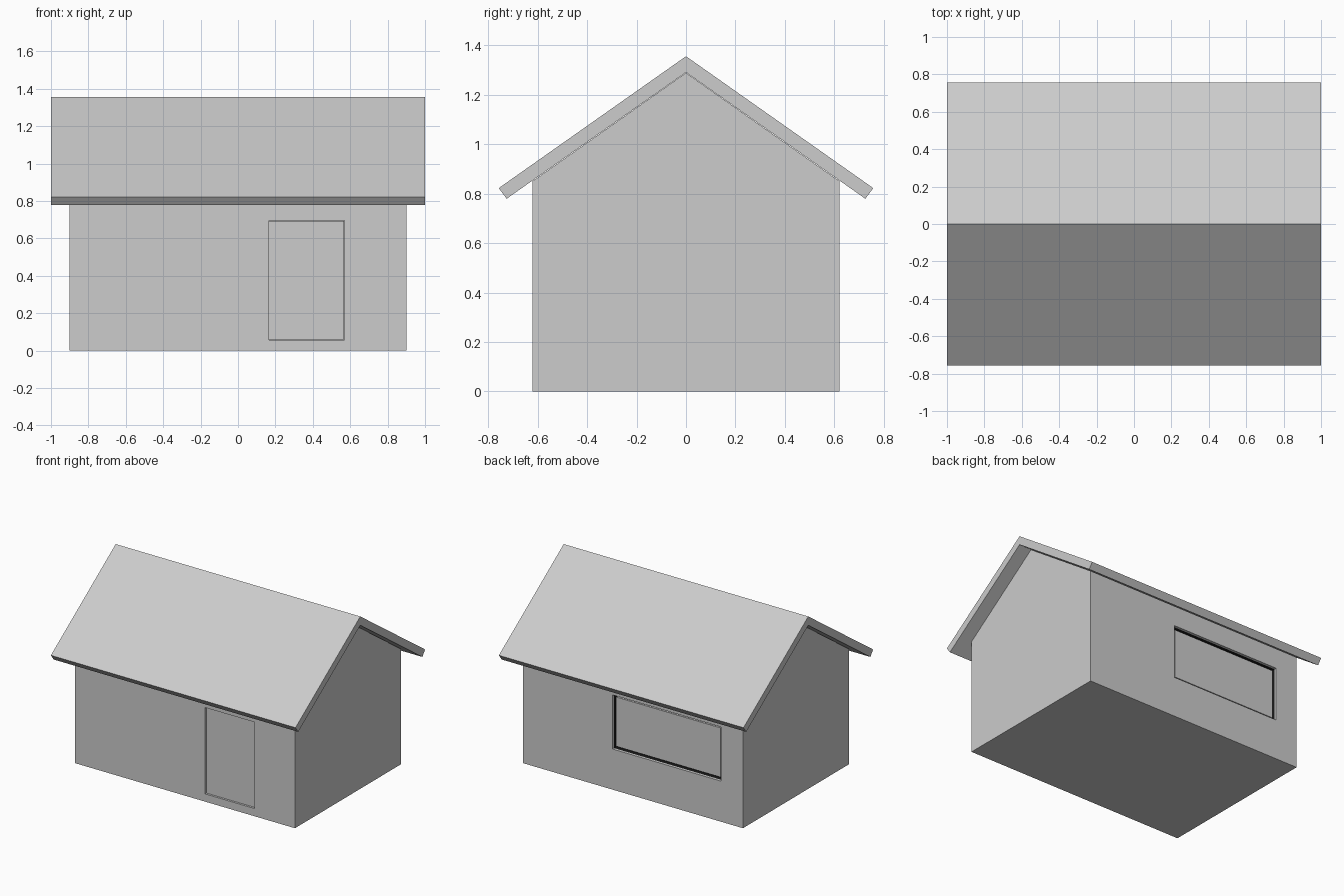
import bpy
import bmesh

default = bpy.data.objects.get("Cube")
if default:
    bpy.data.objects.remove(default, do_unlink=True)


def material(name, rgb):
    mat = bpy.data.materials.new(name)
    mat.use_nodes = True
    mat.diffuse_color = (*rgb, 1)
    mat.node_tree.nodes["Principled BSDF"].inputs["Base Color"].default_value = (*rgb, 1)
    return mat


GREY = material("light grey", (0.604, 0.604, 0.604))
DARK = material("dark gap", (0.01, 0.01, 0.01))


def prism(name, profile, x0, x1):
    """Extrude a (y, z) profile along x."""
    bm = bmesh.new()
    face = bm.faces.new([bm.verts.new((x0, y, z)) for y, z in profile])
    new = bmesh.ops.extrude_face_region(bm, geom=[face], use_keep_orig=True)["geom"]
    for v in new:
        if isinstance(v, bmesh.types.BMVert):
            v.co.x = x1
    bmesh.ops.recalc_face_normals(bm, faces=bm.faces)
    mesh = bpy.data.meshes.new(name)
    bm.to_mesh(mesh)
    bm.free()
    mesh.materials.append(GREY)
    obj = bpy.data.objects.new(name, mesh)
    bpy.context.scene.collection.objects.link(obj)
    return obj


def box(name, x, y, z):
    return prism(name, [(y[0], z[0]), (y[1], z[0]), (y[1], z[1]), (y[0], z[1])], *x)


def cut(target, x, y, z):
    """Cut a rectangular recess and discard the cutter."""
    cutter = box("cutter", x, y, z)
    cutter.hide_render = True
    mod = target.modifiers.new("recess", "BOOLEAN")
    mod.operation, mod.solver, mod.object = "DIFFERENCE", "EXACT", cutter
    bpy.context.view_layer.objects.active = target
    bpy.ops.object.modifier_apply(modifier=mod.name)
    bpy.data.objects.remove(cutter, do_unlink=True)


# Gabled walls
WALL_Y = 0.62
walls = prism("walls", [(-WALL_Y, 0), (WALL_Y, 0), (WALL_Y, 0.85),
                        (0, 1.288), (-WALL_Y, 0.85)], -0.9, 0.9)

# Pitched roof slab with square-cut eaves
half = [(0.757, 0.822), (0.725, 0.779)]
prism("roof", [(0, 1.355), *half, (0, 1.29),
               *[(-y, z) for y, z in reversed(half)]], -1, 1)

# Door set slightly back in the front wall
door_x, door_z = (0.165, 0.57), (0.057, 0.695)
cut(walls, door_x, (-0.7, -0.59), door_z)
GAP = 0.002
box("door", (door_x[0] + GAP, door_x[1] - GAP), (-0.608, -0.59),
    (door_z[0] + GAP, door_z[1] - GAP))

# Window opening in the back wall, with a shadow gap behind its lip
win_x, win_z = (-0.722, 0.167), (0.30, 0.70)
LIP = 0.602
cut(walls, win_x, (LIP, 0.7), win_z)
bm = bmesh.new()
bm.from_mesh(walls.data)
floor = [f for f in bm.faces if abs(f.calc_center_median().y - LIP) < 0.001
         and abs(f.normal.y) > 0.9]
new = bmesh.ops.extrude_face_region(bm, geom=floor)["geom"]
for v in new:
    if isinstance(v, bmesh.types.BMVert):
        v.co.y -= 0.03
bmesh.ops.delete(bm, geom=[f for f in floor if f.is_valid], context="FACES_ONLY")
bmesh.ops.recalc_face_normals(bm, faces=bm.faces)
bm.to_mesh(walls.data)
bm.free()

walls.data.materials.clear()
walls.data.materials.append(GREY)
walls.data.materials.append(DARK)
for poly in walls.data.polygons:
    poly.material_index = 1 if 0.55 < poly.center.y < LIP - 0.001 else 0

# Window pane
GAP = 0.018
box("window_pane", (win_x[0] + GAP, win_x[1] - GAP), (0.572, LIP),
    (win_z[0] + GAP, win_z[1] - GAP))
